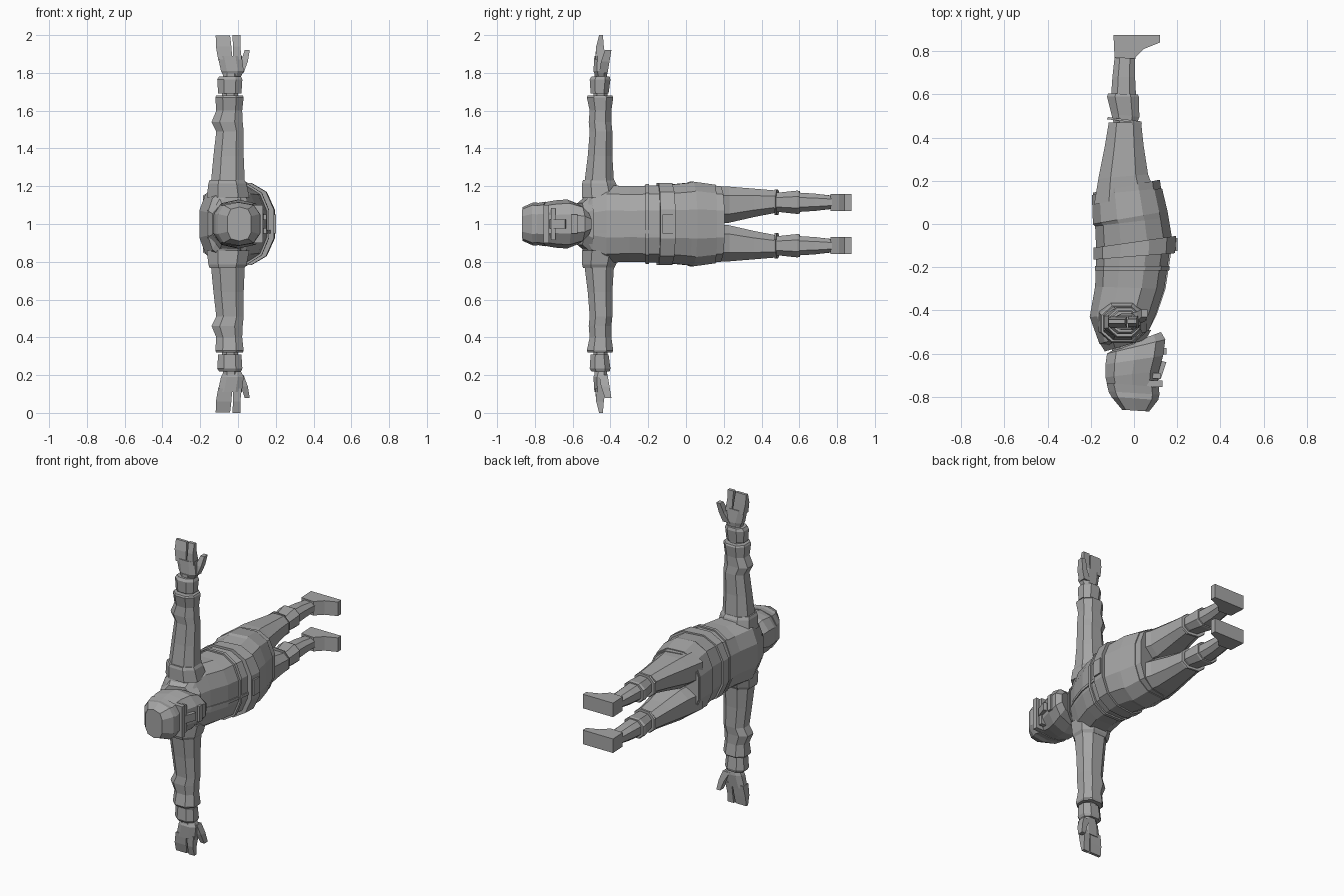
import bpy, bmesh, math
from mathutils import Vector

grey = bpy.data.materials.new("plain grey")
grey.diffuse_color = (0.38, 0.38, 0.38, 1)


def finish(name, bm):
    bmesh.ops.recalc_face_normals(bm, faces=bm.faces)
    mesh = bpy.data.meshes.new(name)
    bm.to_mesh(mesh)
    bm.free()
    mesh.materials.append(grey)
    obj = bpy.data.objects.new(name, mesh)
    bpy.context.collection.objects.link(obj)
    return obj


def loft(name, rings):
    """Skin a list of equal-length point rings and cap both ends."""
    bm = bmesh.new()
    rows = [[bm.verts.new(p) for p in r] for r in rings]
    n = len(rows[0])
    for a, b in zip(rows, rows[1:]):
        for i in range(n):
            bm.faces.new((a[i], a[(i + 1) % n], b[(i + 1) % n], b[i]))
    bm.faces.new(rows[0])
    bm.faces.new(rows[-1])
    return finish(name, bm)


def outline(n, power):
    """Rounded-square outline filling -1..1, with flat sides on the axes."""
    pts = []
    for i in range(n):
        t = (i + 0.5) * 2 * math.pi / n
        c, s = math.cos(t), math.sin(t)
        pts.append((math.copysign(abs(c) ** (2 / power), c),
                    math.copysign(abs(s) ** (2 / power), s)))
    m = max(p[0] for p in pts)
    k = max(p[1] for p in pts)
    return [(a / m, b / k) for a, b in pts]


def along_y(name, rings, zc=1.0, n=12, power=2.5):
    """Rings: y at back, y at front, x back, x front, half width."""
    o = outline(n, power)
    return loft(name, [[Vector(((x0 + x1) / 2 + u * (x1 - x0) / 2,
                                (yb + yf) / 2 + u * (yf - yb) / 2,
                                zc + v * w)) for u, v in o]
                       for yb, yf, x0, x1, w in rings])


def along_z(name, side, rings, n=8, power=2.4):
    """Rings: distance from the middle, x range, y range."""
    o = outline(n, power)
    return loft(name, [[Vector(((x0 + x1) / 2 + u * (x1 - x0) / 2,
                                (y0 + y1) / 2 + v * (y1 - y0) / 2,
                                1 + side * d)) for u, v in o]
                       for d, x0, x1, y0, y1 in rings])


def prism(name, profile, z0, z1):
    """Extrude an x-y profile along z."""
    return loft(name, [[Vector((x, y, z)) for x, y in profile] for z in (z0, z1)])


def box(name, x0, x1, y0, y1, z0, z1):
    return prism(name, [(x0, y0), (x1, y0), (x1, y1), (x0, y1)], z0, z1)


# Jacket, belt and hips
along_y("jacket", [
    (-0.575, -0.53, -0.12, 0.05, 0.09),
    (-0.555, -0.49, -0.16, 0.07, 0.175),
    (-0.43, -0.42, -0.205, 0.10, 0.205),
    (-0.29, -0.30, -0.18, 0.14, 0.20),
    (-0.15, -0.13, -0.175, 0.165, 0.205)])
along_y("belt", [
    (-0.165, -0.135, -0.187, 0.19, 0.218),
    (-0.11, -0.055, -0.187, 0.195, 0.218)])
along_y("jacket_skirt", [
    (-0.12, -0.06, -0.175, 0.175, 0.208),
    (-0.01, 0.03, -0.18, 0.16, 0.218),
    (0.0, 0.06, -0.19, 0.155, 0.224),
    (0.135, 0.165, -0.195, 0.13, 0.208)])
along_y("hips", [
    (0.0, 0.05, -0.18, 0.14, 0.205),
    (0.145, 0.205, -0.19, 0.12, 0.202)])
along_y("waist_seam", [
    (-0.215, -0.215, -0.18, 0.163, 0.212),
    (-0.195, -0.195, -0.18, 0.165, 0.212)])
box("buckle", 0.17, 0.202, -0.125, -0.065, 0.95, 1.05)

# Front closing strip following the chest
edge = [(0.07, -0.49), (0.105, -0.42), (0.146, -0.30), (0.172, -0.13)]
prism("closing_strip", edge + [(x - 0.03, y) for x, y in reversed(edge)], 0.95, 0.968)

# Neck, collar and head
along_y("neck", [(-0.66, -0.62, -0.09, 0.03, 0.07),
                 (-0.52, -0.48, -0.11, 0.045, 0.085)], n=8)
along_y("collar", [(-0.59, -0.535, -0.135, 0.055, 0.11),
                   (-0.54, -0.49, -0.165, 0.08, 0.15)], n=8)
along_y("head", [
    (-0.58, -0.50, -0.09, 0.125, 0.065),
    (-0.60, -0.535, -0.125, 0.145, 0.105),
    (-0.65, -0.61, -0.132, 0.135, 0.13),
    (-0.71, -0.68, -0.132, 0.115, 0.125),
    (-0.76, -0.77, -0.12, 0.105, 0.112)], n=10)
along_y("cap", [
    (-0.735, -0.755, -0.127, 0.115, 0.118),
    (-0.775, -0.79, -0.118, 0.118, 0.112),
    (-0.80, -0.815, -0.105, 0.112, 0.115),
    (-0.86, -0.868, -0.055, 0.07, 0.09)], n=10, power=3)
box("brow", 0.06, 0.132, -0.755, -0.725, 0.90, 1.10)
box("eye_band", 0.06, 0.122, -0.715, -0.69, 0.915, 1.085)
prism("nose", [(0.10, -0.73), (0.125, -0.715), (0.15, -0.64), (0.11, -0.63)], 0.975, 1.025)
box("mouth", 0.10, 0.15, -0.605, -0.575, 0.95, 1.05)

for side, word in ((1, "left"), (-1, "right")):
    # Arm: shoulder ring, sleeve, glove cuff, hand
    along_z(word + "_shoulder", side, [
        (0.14, -0.165, 0.06, -0.55, -0.35),
        (0.215, -0.157, 0.045, -0.55, -0.37),
        (0.232, -0.15, 0.035, -0.545, -0.38)])
    along_z(word + "_sleeve", side, [
        (0.20, -0.145, 0.037, -0.54, -0.38),
        (0.36, -0.13, 0.03, -0.52, -0.39),
        (0.49, -0.115, 0.03, -0.51, -0.39),
        (0.54, -0.14, 0.025, -0.515, -0.395),
        (0.60, -0.115, 0.022, -0.51, -0.395),
        (0.67, -0.12, 0.03, -0.525, -0.385),
        (0.68, -0.115, 0.025, -0.52, -0.39)])
    along_z(word + "_wrist", side, [
        (0.66, -0.085, 0.0, -0.49, -0.415),
        (0.80, -0.08, 0.005, -0.485, -0.42)])
    along_z(word + "_glove_cuff", side, [
        (0.69, -0.105, 0.018, -0.505, -0.41),
        (0.765, -0.11, 0.023, -0.51, -0.40),
        (0.782, -0.10, 0.015, -0.50, -0.405)])
    along_z(word + "_palm", side, [
        (0.77, -0.07, 0.01, -0.475, -0.42),
        (0.81, -0.09, 0.03, -0.49, -0.415),
        (0.89, -0.108, 0.02, -0.485, -0.425)])
    along_z(word + "_fingers", side, [
        (0.87, -0.105, -0.03, -0.482, -0.428),
        (0.94, -0.117, -0.035, -0.475, -0.435),
        (0.998, -0.118, -0.042, -0.46, -0.442)], n=4)
    along_z(word + "_first_finger", side, [
        (0.87, -0.028, 0.02, -0.48, -0.425),
        (0.94, -0.026, 0.012, -0.475, -0.435),
        (1.0, -0.03, 0.012, -0.46, -0.44)], n=4)
    along_z(word + "_thumb", side, [
        (0.80, -0.02, 0.03, -0.46, -0.415),
        (0.86, 0.015, 0.052, -0.45, -0.405),
        (0.92, 0.035, 0.062, -0.43, -0.395)], n=4)

    # Leg: trouser, knee band, boot top, shin, foot
    loft(word + "_trouser", [
        [Vector((xm + u * xr, y + u * tilt, 1 + side * (zm + v * zr)))
         for u, v in outline(8, 2.6)]
        for y, tilt, xm, xr, zm, zr in (
            (0.12, 0.03, -0.045, 0.14, 0.10, 0.098),
            (0.22, 0.01, -0.05, 0.115, 0.102, 0.096),
            (0.36, 0.0, -0.045, 0.09, 0.112, 0.075),
            (0.47, 0.0, -0.042, 0.075, 0.118, 0.06))])
    zc = 1 + side * 0.115
    along_y(word + "_knee_band", [
        (0.485, 0.465, -0.125, 0.037, 0.068),
        (0.495, 0.475, -0.12, 0.033, 0.066)], zc, 8)
    along_y(word + "_boot_top", [
        (0.47, 0.47, -0.095, 0.015, 0.05),
        (0.51, 0.495, -0.105, 0.025, 0.052),
        (0.59, 0.59, -0.125, 0.022, 0.062),
        (0.605, 0.60, -0.12, 0.018, 0.058)], zc, 8)
    along_y(word + "_shin", [
        (0.58, 0.58, -0.107, 0.01, 0.052),
        (0.68, 0.68, -0.10, 0.005, 0.046),
        (0.77, 0.76, -0.09, 0.005, 0.036),
        (0.84, 0.84, -0.092, 0.02, 0.038)], zc, 8)
    prism(word + "_foot",
          [(-0.095, 0.875), (-0.09, 0.77), (0.0, 0.765), (0.045, 0.81),
           (0.12, 0.84), (0.12, 0.875)],
          zc - 0.045, zc + 0.045)
